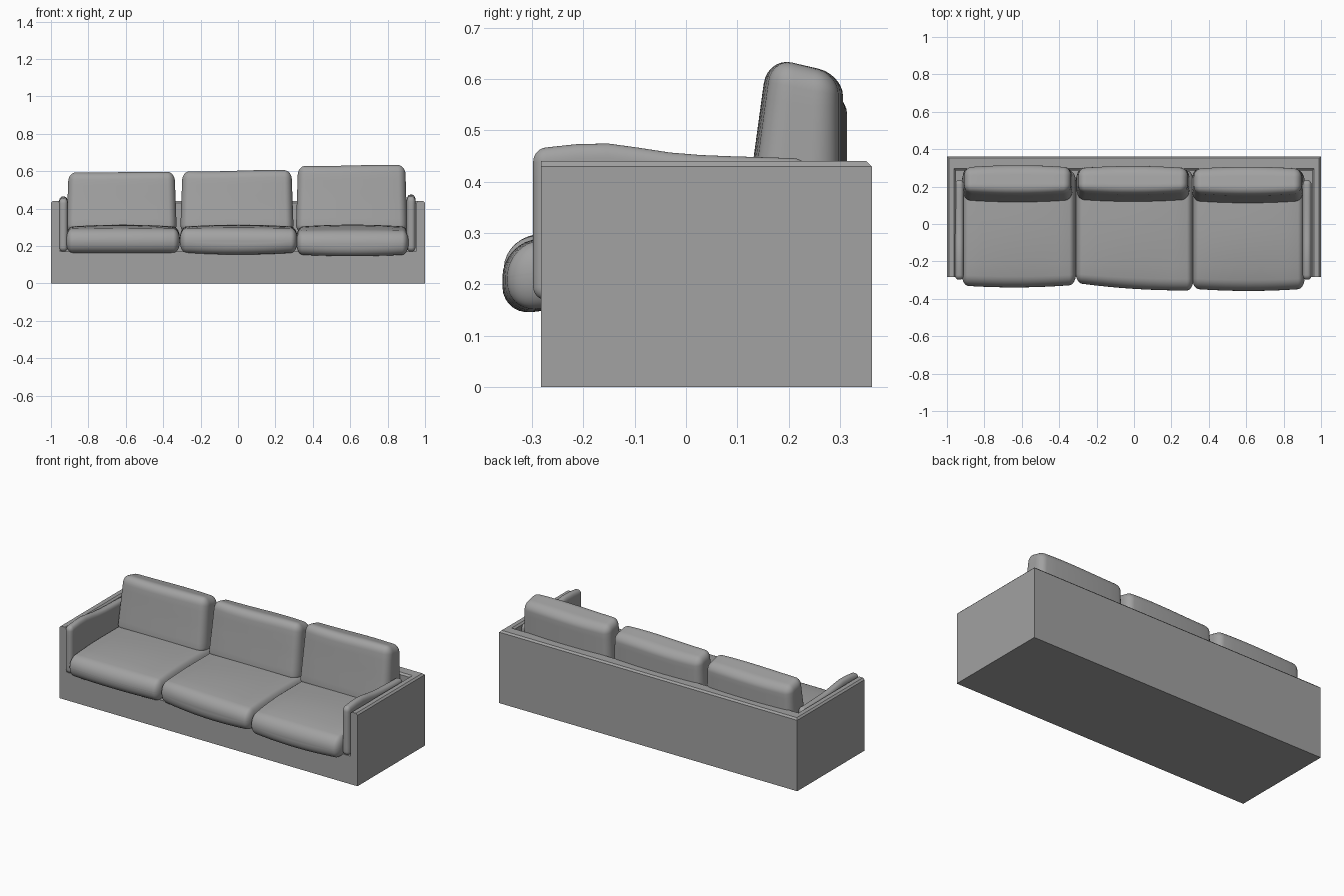
import bpy, bmesh, math
from mathutils import Vector

cube = bpy.data.objects.get("Cube")
if cube:
    bpy.data.objects.remove(cube, do_unlink=True)

grey = bpy.data.materials.new("grey_fabric")
grey.use_nodes = True
colour = (0.36, 0.36, 0.36, 1)
grey.diffuse_color = colour
grey.node_tree.nodes["Principled BSDF"].inputs["Base Color"].default_value = colour


def finish(bm, name, angle):
    bmesh.ops.recalc_face_normals(bm, faces=bm.faces)
    mesh = bpy.data.meshes.new(name)
    bm.to_mesh(mesh)
    bm.free()
    mesh.materials.append(grey)
    obj = bpy.data.objects.new(name, mesh)
    bpy.context.collection.objects.link(obj)
    bpy.ops.object.select_all(action='DESELECT')
    obj.select_set(True)
    bpy.context.view_layer.objects.active = obj
    bpy.ops.object.shade_smooth_by_angle(angle=math.radians(angle))
    return obj


def prism(bm, outline, z0, z1):
    base = bm.faces.new([bm.verts.new((x, y, z0)) for x, y in outline])
    out = bmesh.ops.extrude_face_region(bm, geom=[base], use_keep_orig=True)
    moved = [v for v in out["geom"] if isinstance(v, bmesh.types.BMVert)]
    bmesh.ops.translate(bm, verts=moved, vec=(0, 0, z1 - z0))


def cushion(name, low, high, radius, warp):
    """Pillow-like box with elliptical corners; warp gets local -1..1 coords."""
    low, high, radius = Vector(low), Vector(high), Vector(radius)
    mid, half = (low + high) / 2, (high - low) / 2
    bm = bmesh.new()
    bmesh.ops.create_cube(bm, size=2)
    bmesh.ops.subdivide_edges(bm, edges=bm.edges[:], cuts=15, use_grid_fill=True)
    for v in bm.verts:
        core, push = Vector(), Vector()
        for i, t in enumerate(v.co):
            flat = max(-0.5, min(0.5, t))
            core[i] = flat * 2 * (half[i] - radius[i])
            push[i] = (t - flat) * 2
        push.normalize()
        p = core + push * radius
        n = Vector([p[i] / half[i] for i in range(3)])
        v.co = mid + p + Vector(warp(*n))
    return finish(bm, name, 50)


# Box frame: plinth, with a U-shaped wall whose rim is chamfered
FRONT, BACK, SEAT, RIM = -0.283, 0.362, 0.17, 0.44
IN_X, IN_Y = 0.953, 0.287
bm = bmesh.new()
prism(bm, [(-1, FRONT), (1, FRONT), (1, BACK), (-1, BACK)], 0, SEAT)
finish(bm, "base", 30)

bm = bmesh.new()
prism(bm, [(-1, FRONT), (-IN_X, FRONT), (-IN_X, IN_Y), (IN_X, IN_Y),
           (IN_X, FRONT), (1, FRONT), (1, BACK), (-1, BACK)], SEAT, RIM)
rim = [e for e in bm.edges
       if all(v.co.z > RIM - 0.001 for v in e.verts)
       and not all(v.co.y < FRONT + 0.001 for v in e.verts)]
bmesh.ops.bevel(bm, geom=rim, offset=0.01, segments=1, affect='EDGES')
finish(bm, "wall", 20)


# Seat cushions: crowned on top, sagging over the front edge
def seat_warp(sag, skew, drop):
    def warp(x, y, z):
        crown = 1 - x * x
        front = max(0, -y) ** 2
        dy = -front * (0.012 * crown + skew * x)
        dz = (0.012 * crown * (1 - y * y) if z > 0 else -sag * crown * front)
        return (0, dy, dz - front * (drop + (0.012 if z > 0 else 0)))
    return warp


for side, x0, x1, y0, sag, skew, drop in (
        ("right", -0.92, -0.311, -0.327, 0.002, -0.002, 0.003),
        ("middle", -0.311, 0.318, -0.335, 0.016, 0.02, 0.0),
        ("left", 0.312, 0.912, -0.346, 0.012, 0.0, 0.016)):
    cushion(side + "_seat_cushion", (x0, y0, 0.165), (x1, 0.285, 0.302),
            (0.035, 0.055, 0.06), seat_warp(sag, skew, drop))


# Back cushions: thick at the bottom, front face leaning back
def back_warp(lean, wave):
    def warp(x, y, z):
        front = (1 - y) / 2
        dy = lean * z * front - 0.012 * y * (x * x - 0.5)
        ripple = wave * math.sin(2.5 * x) if z > 0 else 0
        return (-0.006 * x * z, dy, ripple - 0.016 * max(0, z) * (y + 0.3))
    return warp


for side, x0, x1, y0, y1, top, wave in (
        ("right", -0.912, -0.333, 0.142, 0.308, 0.592, 0.002),
        ("middle", -0.303, 0.292, 0.145, 0.304, 0.6, 0.004),
        ("left", 0.315, 0.9, 0.138, 0.3, 0.628, 0.003)):
    cushion(side + "_back_cushion", (x0, y0, 0.27), (x1, y1, top),
            (0.04, 0.05, 0.045), back_warp(0.026, wave))


# Thin arm pads, with a hump towards the front
def arm_warp(x, y, z):
    hump = math.exp(-((y + 0.5) / 0.4) ** 2)
    return (0, 0, max(0, z) * (0.018 * hump - 0.008 * y))


for side, x0, x1, top in (("right", -0.957, -0.91, 0.443),
                          ("left", 0.902, 0.949, 0.453)):
    cushion(side + "_arm_pad", (x0, -0.298, SEAT), (x1, 0.235, top),
            (0.02, 0.025, 0.025), arm_warp)
